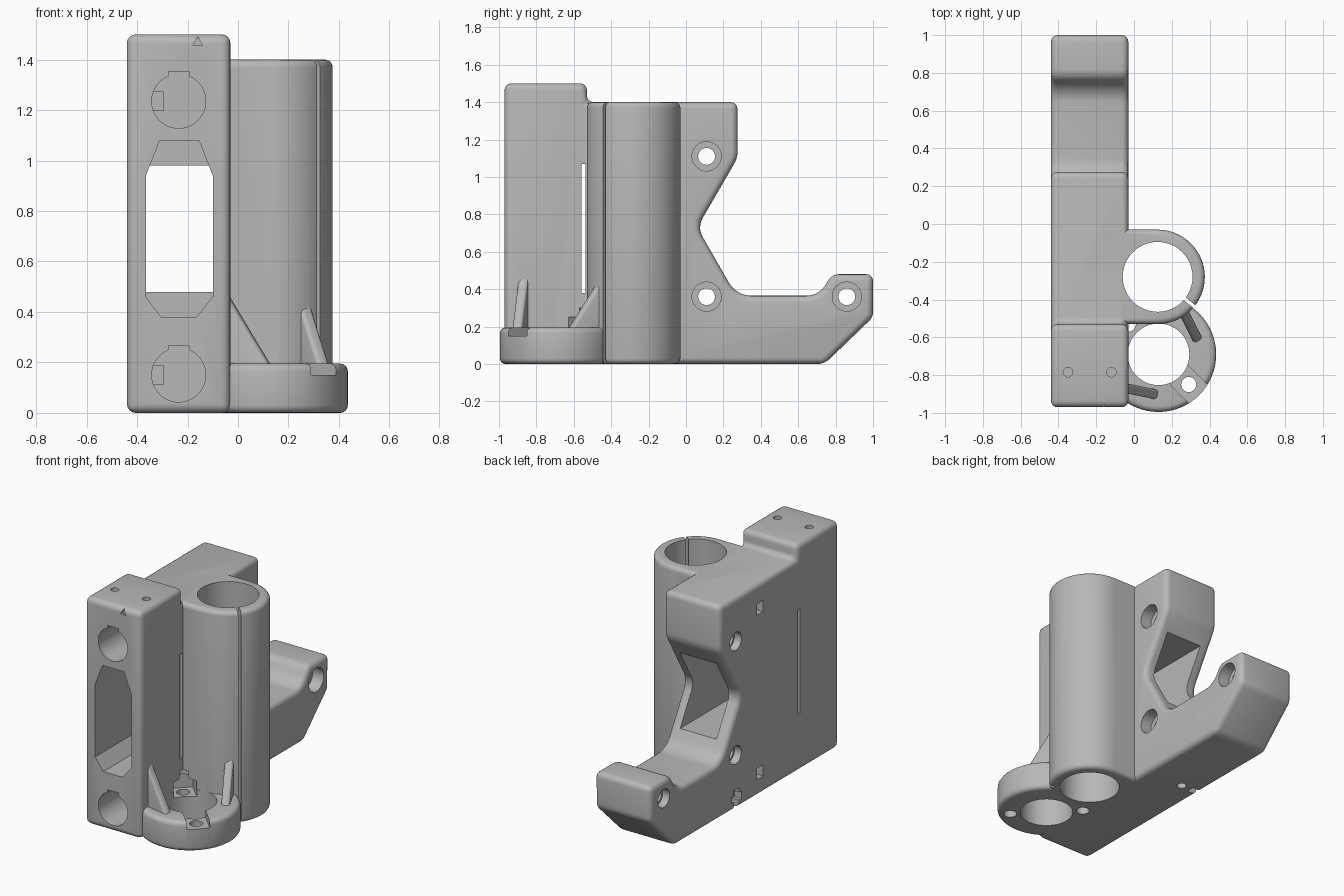
import bpy, bmesh
from math import pi, cos, sin, tan, radians
from mathutils import Vector, Matrix

if "Cube" in bpy.data.objects:
    bpy.data.objects.remove(bpy.data.objects["Cube"])

grey = bpy.data.materials.new("plain_grey")
grey.use_nodes = True
grey.diffuse_color = (0.48, 0.48, 0.48, 1)
grey.node_tree.nodes["Principled BSDF"].inputs["Base Color"].default_value = grey.diffuse_color

ORDER = {"x": lambda u, v, w: (w, u, v),
         "y": lambda u, v, w: (u, w, v),
         "z": lambda u, v, w: (u, v, w)}


def prism(name, outline, axis, a, b, bevel=0.0, place=None):
    """Extrude a 2D outline along an axis, rounding its sharp edges."""
    bm = bmesh.new()
    put = ORDER[axis]
    ends = [[bm.verts.new(put(u, v, w)) for u, v in outline] for w in (a, b)]
    n = len(outline)
    for ring in ends:
        bm.faces.new(ring)
    for i in range(n):
        j = (i + 1) % n
        bm.faces.new((ends[0][i], ends[0][j], ends[1][j], ends[1][i]))
    bmesh.ops.recalc_face_normals(bm, faces=bm.faces)
    if bevel:
        sharp = [e for e in bm.edges if e.calc_face_angle(0) > radians(40)]
        bmesh.ops.bevel(bm, geom=sharp, offset=bevel, segments=4, profile=0.5,
                        affect='EDGES', clamp_overlap=False)
    mesh = bpy.data.meshes.new(name)
    bm.to_mesh(mesh)
    bm.free()
    mesh.materials.append(grey)
    obj = bpy.data.objects.new(name, mesh)
    bpy.context.collection.objects.link(obj)
    if place:
        obj.matrix_world = place
    return obj


def arc(cx, cy, r, start=0, end=360, steps=48):
    count = steps if end - start == 360 else steps + 1
    return [(cx + r * cos(radians(start + (end - start) * i / steps)),
             cy + r * sin(radians(start + (end - start) * i / steps))) for i in range(count)]


def rect(u0, u1, v0, v1):
    return [(u0, v0), (u1, v0), (u1, v1), (u0, v1)]


def rounded(points):
    """Replace each (u, v, radius) corner by a tangent arc."""
    out = []
    for i, (u, v, r) in enumerate(points):
        p = Vector((u, v))
        if not r:
            out.append((u, v))
            continue
        d0 = (Vector(points[i - 1][:2]) - p).normalized()
        d1 = (Vector(points[(i + 1) % len(points)][:2]) - p).normalized()
        half = d0.angle(d1) / 2
        s, e = p + d0 * r / tan(half), p + d1 * r / tan(half)
        c = p + (d0 + d1).normalized() * r / sin(half)
        for k in range(9):
            t = k / 8
            way = (s - c).lerp(e - c, t).normalized()
            out.append(tuple(c + way * r))
    return out


def turned(x, y, degrees):
    return Matrix.Translation((x, y, 0)) @ Matrix.Rotation(radians(degrees), 4, "z".upper())


# Solid parts
body = prism("carriage_body", rounded([
    (-0.97, 0, 0), (0.74, 0, 0), (1.0, 0.25, 0), (1.0, 0.48, 0),
    (0.78, 0.48, 0.07), (0.71, 0.365, 0.12), (0.27, 0.365, 0.14),
    (0.06, 0.73, 0.1), (0.275, 1.1, 0.12), (0.275, 1.4, 0),
    (-0.53, 1.4, 0), (-0.53, 1.5, 0), (-0.97, 1.5, 0)]),
    "x", -0.44, -0.03, 0.035)

TUBE, RING = (0.125, -0.28), (0.13, -0.69)
parts = [
    prism("tube_holder", arc(*TUBE, 0.25, -90, 90, 32) + [(-0.2, -0.03), (-0.2, -0.53)],
          "z", 0, 1.4, 0.03),
    prism("sensor_ring", arc(*RING, 0.305, steps=64), "z", 0, 0.195, 0.03),
]


def gusset(name, p, q, top):
    d = Vector(q) - Vector(p)
    length = d.length
    angle = d.angle_signed(Vector((1, 0))) * 180 / pi
    return prism(name, [(-0.04, 0.12), (length + 0.04, 0.12), (0, top), (-0.04, top)],
                 "y", -0.026, 0.026, 0.015, turned(*p, angle))


parts += [gusset("front_gusset", (-0.04, -0.87), (0.13, -0.905), 0.47),
          gusset("side_gusset", (0.26, -0.46), (0.345, -0.63), 0.45)]

# Cut-outs: front window, tube bore, clamp slit and ring opening
cuts = [
    prism("front_window", [(-0.31, 1.08), (-0.155, 1.08), (-0.1, 0.94), (-0.1, 0.46),
                           (-0.165, 0.38), (-0.305, 0.38), (-0.365, 0.46), (-0.365, 0.94)],
          "y", -1.1, -0.45),
    prism("rear_window", rect(-0.365, -0.1, 0.48, 0.98), "y", -0.5, 0.5),
    prism("belt_slot", rect(-0.56, -0.537, 0.38, 1.07), "x", -0.5, 0.0),
    prism("tube_bore", arc(*TUBE, 0.185), "z", -0.1, 1.6),
    prism("clamp_slit", rect(0.16, 0.3, -0.009, 0.009), "z", -0.1, 1.6, 0, turned(*TUBE, -39)),
    prism("ring_bore", arc(*RING, 0.163), "z", -0.1, 0.25),
    prism("direction_mark", [(-0.18, 1.455), (-0.14, 1.455), (-0.16, 1.492)], "y", -1.0, -0.955),
    prism("side_notch", rect(0.075, 0.125, -0.1, 0.13), "x", -0.5, -0.37),
    prism("nut_notch", rect(0.05, 0.15, 0.05, 0.1), "x", -0.5, -0.39),
    prism("bottom_hole", arc(-0.3, 0.1, 0.03, steps=20), "z", -0.1, 0.14),
]

# Keyed rod sockets with a square nut pocket at the end
for z in (0.15, 1.235):
    cuts += [prism("rod_socket", arc(-0.235, z, 0.107), "y", -1.1, -0.14),
             prism("rod_key", rect(-0.275, -0.195, z, z + 0.118), "y", -1.1, -0.14),
             prism("nut_pocket", rect(-0.175, -0.11, z - 0.037, z + 0.037), "x", -0.5, -0.295)]

# Counterbored side bolts
for y, z in ((0.11, 1.11), (0.11, 0.36), (0.86, 0.36)):
    cuts += [prism("bolt_hole", arc(y, z, 0.045, steps=32), "x", -0.6, 0.1),
             prism("bolt_head", arc(y, z, 0.078, steps=32), "x", -0.11, 0.1),
             prism("bolt_nut", arc(y, z, 0.06, steps=32), "x", -0.6, -0.39)]

# Small holes in the top block
for x in (-0.35, -0.12):
    cuts.append(prism("top_hole", arc(x, -0.785, 0.025, steps=20), "z", 1.36, 1.6))

# Sensor screws on opposite sides of the ring, each with a nut recess
for angle, reach, top in ((-45, 0.4, 0.4), (135, 0.29, 0.25)):
    place = turned(*RING, angle)
    cuts += [prism("sensor_screw", arc(0.226, 0, 0.04, steps=24), "z", -0.1, 0.3, 0, place),
             prism("sensor_nut", rect(0.14, reach, -0.07, 0.07), "z", 0.15, top, 0, place)]

# Combine everything into one printed piece
bpy.context.view_layer.update()
bpy.context.view_layer.objects.active = body
for tools, how in ((parts, 'UNION'), (cuts, 'DIFFERENCE')):
    for tool in tools:
        mod = body.modifiers.new(tool.name, 'BOOLEAN')
        mod.operation, mod.solver, mod.object = how, 'EXACT', tool
        bpy.ops.object.modifier_apply(modifier=mod.name)
        bpy.data.objects.remove(tool)

bpy.ops.object.select_all(action='DESELECT')
body.select_set(True)
bpy.ops.object.shade_smooth_by_angle(angle=radians(30))
